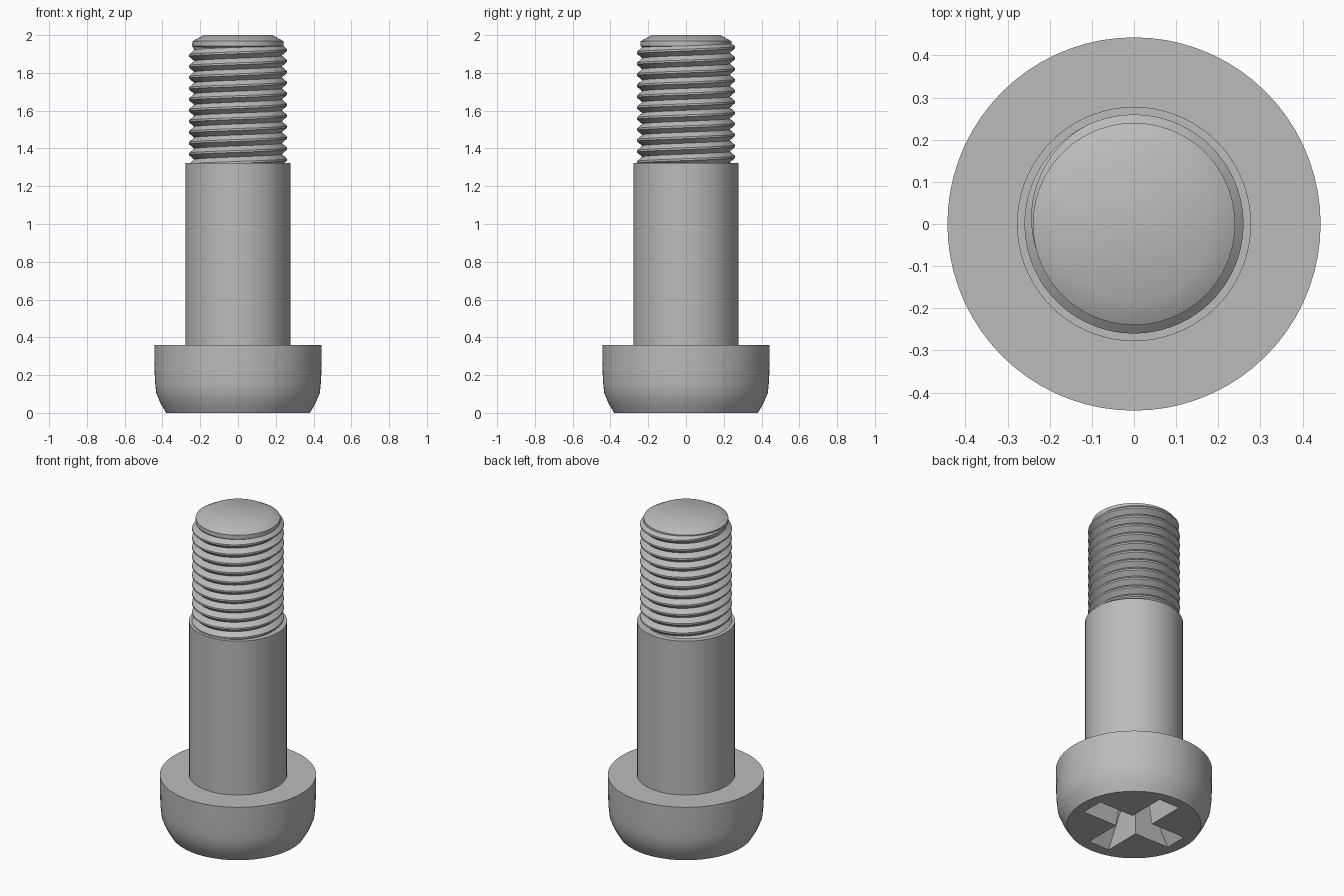
import bpy, bmesh
from math import cos, sin, pi, radians

cube = bpy.data.objects.get("Cube")
if cube:
    bpy.data.objects.remove(cube, do_unlink=True)

steel = bpy.data.materials.new("steel grey")
steel.use_nodes = True
GREY = (0.5, 0.5, 0.5, 1)
steel.diffuse_color = GREY
steel.node_tree.nodes["Principled BSDF"].inputs["Base Color"].default_value = GREY

SEG = 72


def finish(name, bm, angle=30):
    bmesh.ops.recalc_face_normals(bm, faces=bm.faces)
    mesh = bpy.data.meshes.new(name)
    bm.to_mesh(mesh)
    bm.free()
    mesh.materials.append(steel)
    obj = bpy.data.objects.new(name, mesh)
    bpy.context.collection.objects.link(obj)
    smooth(obj, angle)
    return obj


def smooth(obj, angle):
    bpy.ops.object.select_all(action="DESELECT")
    bpy.context.view_layer.objects.active = obj
    obj.select_set(True)
    bpy.ops.object.shade_smooth_by_angle(angle=radians(angle))


def stack(name, rings, angle=30):
    """Closed solid through a stack of equal-length rings of points."""
    bm = bmesh.new()
    loops = [[bm.verts.new(p) for p in ring] for ring in rings]
    n = len(loops[0])
    for a, b in zip(loops, loops[1:]):
        for i in range(n):
            j = (i + 1) % n
            bm.faces.new((a[i], a[j], b[j], b[i]))
    bm.faces.new(loops[0])
    bm.faces.new(loops[-1])
    return finish(name, bm, angle)


def lathe(name, profile):
    return stack(name, [[(r * cos(2 * pi * i / SEG), r * sin(2 * pi * i / SEG), z)
                         for i in range(SEG)] for r, z in profile])


def cross(reach, half, z):
    """Outline of a plus sign with four arms."""
    arm = [(half, -half), (reach, -half), (reach, half)]
    pts = []
    for k in range(4):
        c, s = cos(k * pi / 2), sin(k * pi / 2)
        pts += [(x * c - y * s, x * s + y * c, z) for x, y in arm]
    return pts


# Rounded head with a tapered cross recess underneath
head = lathe("head", [(0.38, 0), (0.41, 0.05), (0.433, 0.105), (0.439, 0.16),
                      (0.442, 0.23), (0.443, 0.36)])
cutter = stack("recess_cutter", [cross(0.317, 0.073, -0.01), cross(0.15, 0.05, 0.24)])
cutter.hide_render = True
cut = head.modifiers.new("recess", "BOOLEAN")
cut.operation = "DIFFERENCE"
cut.solver = "EXACT"
cut.object = cutter
bpy.context.view_layer.objects.active = head
bpy.ops.object.modifier_apply(modifier=cut.name)
bpy.data.objects.remove(cutter, do_unlink=True)
smooth(head, 25)

# Plain shank, then threaded core with a chamfered tip
lathe("shank", [(0.278, 0.355), (0.278, 1.322)])
ROOT, CREST, PITCH = 0.232, 0.26, 0.058
lathe("threaded_core", [(ROOT, 1.3), (ROOT, 1.935), (0.24, 1.942),
                        (0.24, 1.968), (0.182, 2.0)])

# Helical thread ridge that fades out at the tip
bm = bmesh.new()
END, FADE = 1.25 * pi, 0.6 * pi
TURNS = 11.5
steps = int(TURNS * SEG)
previous = None
for i in range(steps + 1):
    t = END - (steps - i) * 2 * pi / SEG
    z = 1.95 + PITCH * (t - pi) / (2 * pi)
    fade = min(1, (END - t) / FADE)
    crest = ROOT + (CREST - ROOT) * fade
    section = [(ROOT, -PITCH / 2), (crest, -0.005), (crest, 0.005),
               (ROOT, PITCH / 2 * (0.4 + 0.6 * fade))]
    row = [bm.verts.new((r * cos(t), r * sin(t), z + dz)) for r, dz in section]
    if previous:
        for k in range(3):
            bm.faces.new((previous[k], row[k], row[k + 1], previous[k + 1]))
    previous = row
thread = finish("thread_ridge", bm)
# Turn the open strip outward if needed
first = thread.data.polygons[1]
if first.normal.x * first.center.x + first.normal.y * first.center.y < 0:
    thread.data.flip_normals()
